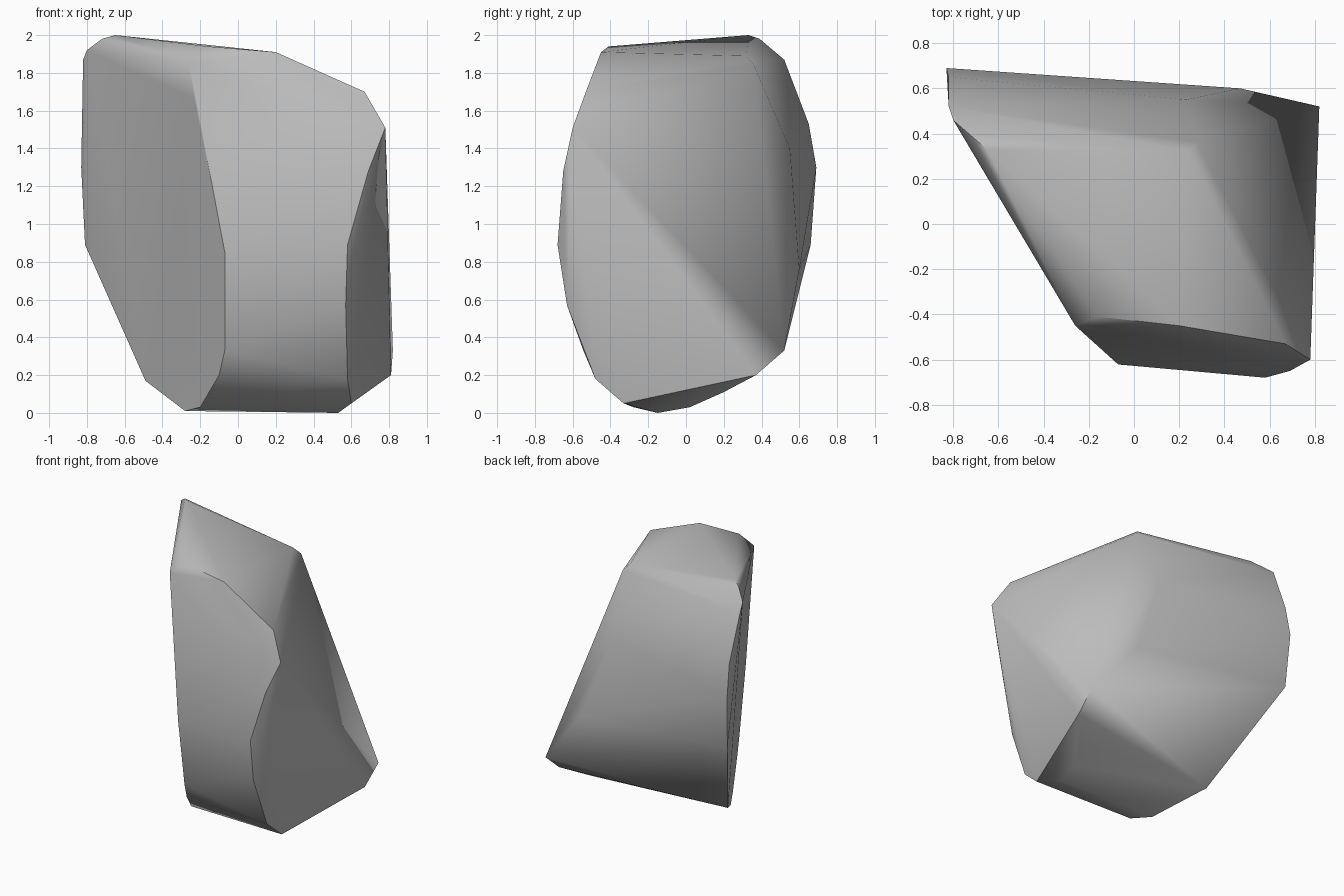
import bpy
import bmesh
import math

# Remove the default object
default = bpy.data.objects.get("Cube")
if default:
    bpy.data.objects.remove(default, do_unlink=True)


def make_material(name, colour):
    material = bpy.data.materials.new(name)
    material.use_nodes = True
    material.diffuse_color = colour
    shader = next(n for n in material.node_tree.nodes if n.type == 'BSDF_PRINCIPLED')
    shader.inputs["Base Color"].default_value = colour
    shader.inputs["Roughness"].default_value = 0.9
    return material


def side_plane(x, z):
    """Depth of the large flat cut on the -x side of the boulder."""
    return -0.45 - 1.7 * (x + 0.26) - 0.15 * (z - 1.86)


# Front rim of the flat side cut, then its underside
side_cut = [
    (-0.26, 1.86), (-0.23, 1.66), (-0.18, 1.4), (-0.07, 0.85), (-0.08, 0.6),
    (-0.07, 0.33), (-0.1, 0.2), (-0.2, 0.03), (-0.28, 0.01), (-0.49, 0.17),
]

# Rounded rear rim of the side cut
rear_rim = [
    (-0.8, 0.46, 1.92), (-0.82, 0.52, 1.87), (-0.82, 0.65, 1.53),
    (-0.83, 0.69, 1.3), (-0.81, 0.66, 0.89),
]

# Sloping crown
crown = [
    (-0.65, 0.33, 2), (-0.72, 0.39, 1.98), (-0.16, -0.41, 1.94),
    (0.2, -0.45, 1.91), (0.67, -0.53, 1.7), (0.24, 0.32, 1.89), (0.28, 0.36, 1.84),
]

# Rim of the cut on the +x side, running down the front edge and under
far_rim = [
    (0.78, -0.6, 1.51), (0.69, -0.65, 1.28), (0.58, -0.68, 0.89),
    (0.57, -0.63, 0.57), (0.58, -0.48, 0.18), (0.6, -0.33, 0.05),
    (0.81, 0.37, 0.2), (0.82, 0.52, 0.33),
]

# Bulge of the back and the rounded underside
back = [(0.23, 0.55, 1.4), (0.47, 0.6, 0.76)]
underside = [(0.53, -0.15, 0), (0.56, 0.02, 0.03), (0.66, 0.2, 0.11)]

# Wrap a convex skin around the outlines
bm = bmesh.new()
outline = [(x, side_plane(x, z), z) for x, z in side_cut]
for point in outline + rear_rim + crown + far_rim + back + underside:
    bm.verts.new(point)
hull = bmesh.ops.convex_hull(bm, input=bm.verts[:])
loose = [v for v in hull["geom_interior"] if isinstance(v, bmesh.types.BMVert)]
bmesh.ops.delete(bm, geom=loose, context='VERTS')
bmesh.ops.recalc_face_normals(bm, faces=bm.faces[:])

mesh = bpy.data.meshes.new("boulder")
bm.to_mesh(mesh)
bm.free()
mesh.materials.append(make_material("stone grey", (0.5, 0.5, 0.5, 1)))
boulder = bpy.data.objects.new("boulder", mesh)
bpy.context.collection.objects.link(boulder)

# Soft faces with crisp cut edges
bpy.ops.object.select_all(action='DESELECT')
boulder.select_set(True)
bpy.context.view_layer.objects.active = boulder
bpy.ops.object.shade_smooth_by_angle(angle=math.radians(45))
